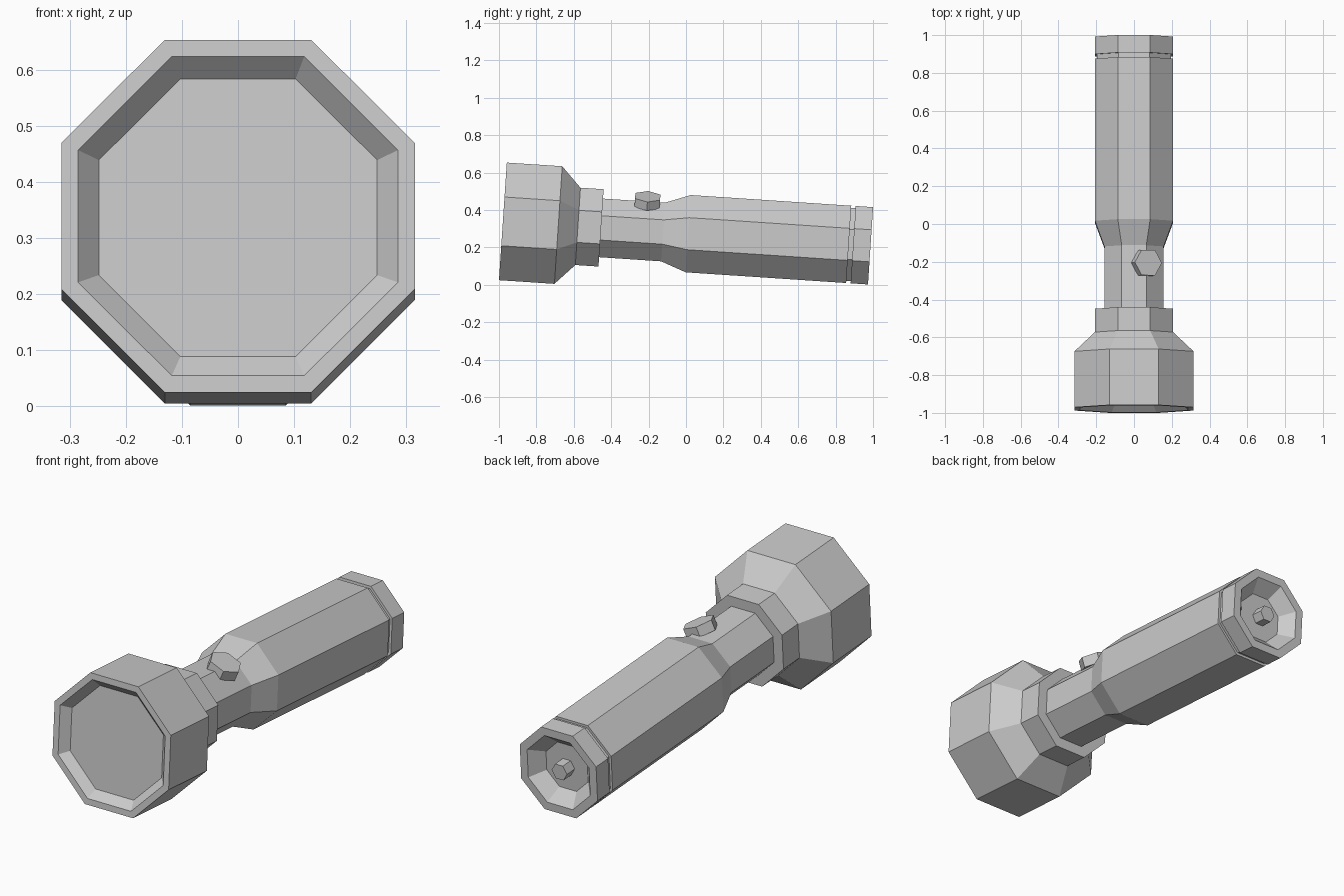
import bpy
import bmesh
from math import cos, sin, pi, radians
from mathutils import Matrix

default = bpy.data.objects.get("Cube")
if default:
    bpy.data.objects.remove(default, do_unlink=True)

grey = bpy.data.materials.new("light_grey")
grey.use_nodes = True
COLOUR = (0.6, 0.6, 0.6, 1)
grey.diffuse_color = COLOUR
grey.node_tree.nodes["Principled BSDF"].inputs["Base Color"].default_value = COLOUR

# The whole torch lies along its own Y axis, tail dipping slightly
TORCH = Matrix.Translation((0, -0.979, 0.339)) @ Matrix.Rotation(radians(-3.8), 4, "X")


def turned(name, profile, sides=8, start=pi / 8, place=Matrix(), cap=(False, False)):
    """Faceted solid around Y from (distance along axis, flat-side radius) pairs."""
    bm = bmesh.new()
    rings = []
    for along, flat in profile:
        r = flat / cos(pi / sides)
        angles = [start + 2 * pi * i / sides for i in range(sides)]
        rings.append([bm.verts.new((r * cos(a), along, r * sin(a))) for a in angles])
    for low, high in zip(rings, rings[1:]):
        for i in range(sides):
            j = (i + 1) % sides
            bm.faces.new((low[i], high[i], high[j], low[j]))
    if cap[0]:
        bm.faces.new(rings[0])
    if cap[1]:
        bm.faces.new(rings[-1][::-1])
    bmesh.ops.recalc_face_normals(bm, faces=bm.faces)
    mesh = bpy.data.meshes.new(name)
    bm.to_mesh(mesh)
    bm.free()
    mesh.materials.append(grey)
    obj = bpy.data.objects.new(name, mesh)
    obj.matrix_world = TORCH @ place
    bpy.context.collection.objects.link(obj)
    return obj


# Head: recessed lens, rim, flared bell and collar
turned("head", [(0.04, 0.248), (0, 0.285), (0, 0.315), (0.297, 0.315),
                (0.402, 0.207), (0.526, 0.207), (0.526, 0.15)], cap=(True, True))

# Handle: slim neck widening into the grip
turned("handle", [(0.5, 0.157), (0.858, 0.157), (0.993, 0.207),
                  (1.853, 0.207), (1.853, 0.195)], cap=(True, True))

# Tail cap: narrow groove, then a ring with a dished end
turned("tail_cap", [(1.853, 0.195), (1.877, 0.195), (1.877, 0.207), (1.97, 0.207),
                    (1.97, 0.168), (1.905, 0.112)], cap=(True, True))

# Small stud in the dished end
turned("tail_stud", [(1.9, 0.036), (1.965, 0.036)], sides=6, start=0, cap=(True, True))

# Switch: hexagonal button standing on an edge of the neck
lean = Matrix.Rotation(radians(22.5), 4, "Y")
stand = Matrix.Translation((0, 0.764, 0.149)) @ Matrix.Rotation(radians(90), 4, "X")
turned("switch", [(0, 0.067), (0.05, 0.067)], sides=6, start=0,
       place=lean @ stand, cap=(True, True))
